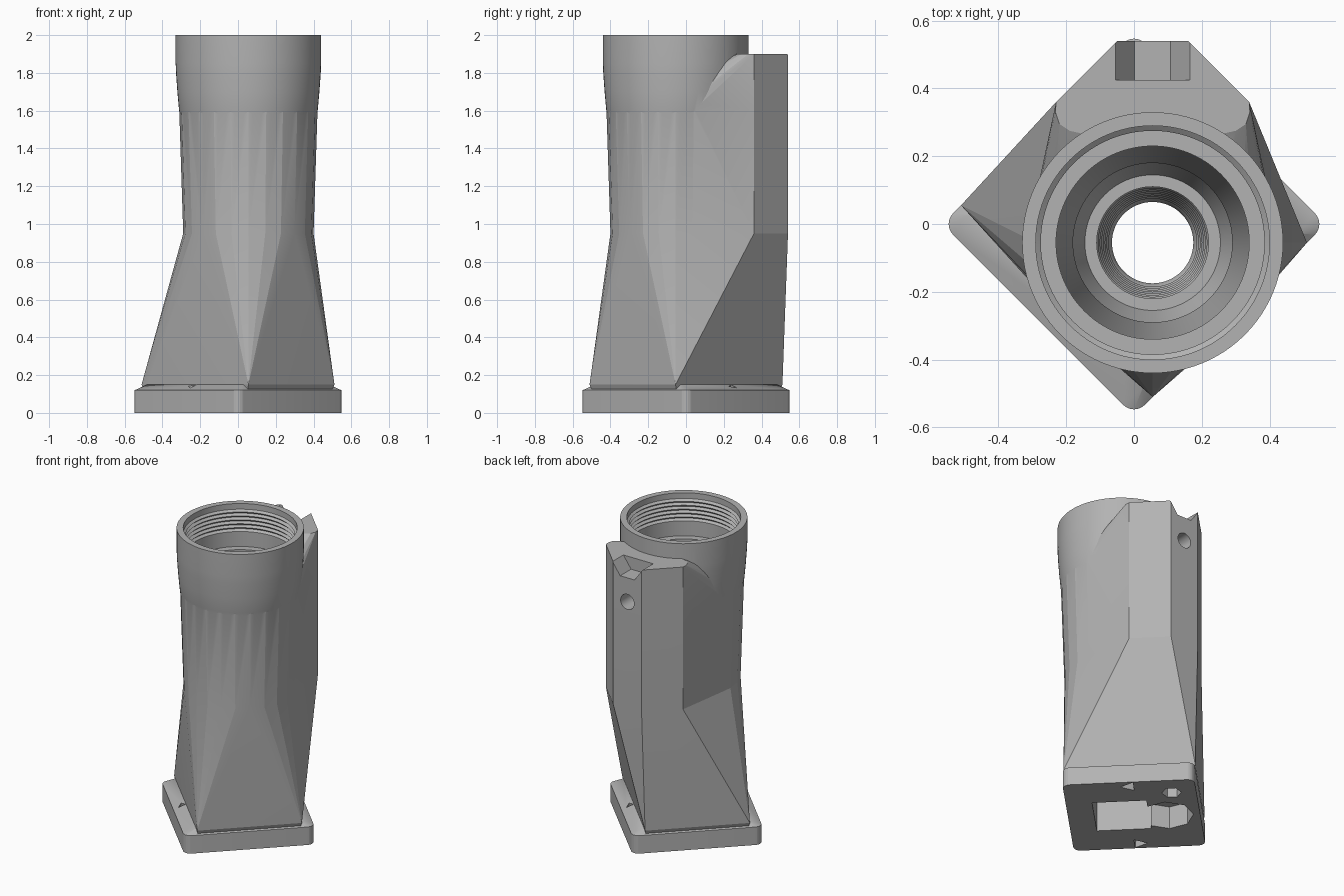
import bpy, bmesh, math
from mathutils import Vector, Matrix

cube = bpy.data.objects.get("Cube")
if cube:
    bpy.data.objects.remove(cube, do_unlink=True)

grey = bpy.data.materials.new("plain_grey")
grey.use_nodes = True
colour = (0.45, 0.45, 0.45, 1)
grey.diffuse_color = colour
grey.node_tree.nodes["Principled BSDF"].inputs["Base Color"].default_value = colour

CX, CY = 0.055, -0.055          # axis of the round socket
DIAG = Matrix.Rotation(math.radians(45), 4, 'Z')


def finish(name, bm):
    bmesh.ops.recalc_face_normals(bm, faces=bm.faces)
    mesh = bpy.data.meshes.new(name)
    bm.to_mesh(mesh)
    bm.free()
    mesh.materials.append(grey)
    ob = bpy.data.objects.new(name, mesh)
    bpy.context.collection.objects.link(ob)
    return ob


def hull(name, *rings):
    """Convex solid around outlines, each given as (points, height)."""
    bm = bmesh.new()
    for points, z in rings:
        for x, y in points:
            bm.verts.new((x, y, z))
    res = bmesh.ops.convex_hull(bm, input=bm.verts[:])
    loose = {v for v in res["geom_interior"] + res["geom_unused"]
             if isinstance(v, bmesh.types.BMVert)}
    bmesh.ops.delete(bm, geom=list(loose), context='VERTS')
    bmesh.ops.dissolve_limit(bm, angle_limit=0.01, verts=bm.verts[:], edges=bm.edges[:])
    return finish(name, bm)


def revolve(name, profile, steps=96):
    """Closed solid turned around the socket axis."""
    bm = bmesh.new()
    verts = [bm.verts.new((CX + r, CY, z)) for r, z in profile]
    edges = [bm.edges.new(pair) for pair in zip(verts, verts[1:])]
    bmesh.ops.spin(bm, geom=verts + edges, cent=(CX, CY, 0), axis=(0, 0, 1),
                   angle=math.tau, steps=steps)
    bmesh.ops.remove_doubles(bm, verts=bm.verts[:], dist=0.0001)
    return finish(name, bm)


def prism(name, sides, r1, r2, depth, matrix):
    bm = bmesh.new()
    bmesh.ops.create_cone(bm, cap_ends=True, segments=sides, radius1=r1,
                          radius2=r2, depth=depth, matrix=matrix)
    return finish(name, bm)


def circle(r, n=24):
    return [(CX + r * math.cos(math.tau * i / n), CY + r * math.sin(math.tau * i / n))
            for i in range(n)]


def box(u0, u1, v0, v1):
    """Rectangle in the diagonal frame of the foot."""
    return [tuple((DIAG @ Vector((v, u, 0)))[:2]) for u in (u0, u1) for v in (v0, v1)]


def rounded_square(half, r):
    pts = []
    for q in range(4):
        for k in range(7):
            a = math.radians(90 * q + 15 * k)
            c = math.radians(90 * q + 45)
            d = (half - r) * math.sqrt(2)
            p = DIAG @ Vector((d * math.cos(c) + r * math.cos(a),
                               d * math.sin(c) + r * math.sin(a), 0))
            pts.append((p.x, p.y))
    return pts


def combine(target, other, operation):
    mod = target.modifiers.new(operation.lower(), 'BOOLEAN')
    mod.operation = operation
    mod.solver = 'EXACT'
    mod.object = other
    bpy.context.view_layer.objects.active = target
    bpy.ops.object.modifier_apply(modifier=mod.name)
    bpy.data.objects.remove(other, do_unlink=True)


# Outline of the back rib, mirrored about the socket axis
half_rib = [(0.105, 0.54), (0.285, 0.36), (0.287, 0.33), (0.275, 0.295), (0.245, 0.275), (0.2, 0.265)]
rib = [(CX + s * x, y) for s in (1, -1) for x, y in half_rib]

# Foot with sloping flanges on two sides
foot_top = box(-0.4, 0.4, -0.322, 0.322)
body = hull("adapter_body", (rounded_square(0.4, 0.045), 0),
            (rounded_square(0.4, 0.045), 0.12), (box(-0.36, 0.36, -0.322, 0.322), 0.15))

# Faceted body, going from the rectangular foot to the round neck
waist = (circle(0.345), 0.95)
shoulder = (circle(0.366), 1.6)
parts = [
    hull("lower_body", (box(-0.36, 0.36, -0.3, 0.3), 0.05), (foot_top, 0.15), waist, (rib, 0.95)),
    hull("upper_body", waist, shoulder, (rib, 0.95), (rib, 1.6)),
    hull("rib_shoulder", shoulder, (rib, 1.6), (rib, 1.9)),
    revolve("socket", [(0, 1.3), (0.3, 1.3), (0.367, 1.6), (0.376, 1.7), (0.383, 1.8),
                       (0.385, 1.85), (0.385, 2), (0, 2)]),
]
for part in parts:
    combine(body, part, 'UNION')

# Threaded bore, stepping down to a small threaded through hole
bore = [(0, -0.1), (0.12, -0.1), (0.12, 0.4)]
for i in range(8):
    z = 0.42 + i * 0.04
    bore += [(0.125 + i * 0.005, z), (0.135 + i * 0.005, z + 0.02)]
bore += [(0.165, 0.8), (0.2, 0.8), (0.235, 0.9), (0.235, 1.2), (0.285, 1.6), (0.285, 1.72), (0.33, 1.72)]
for i in range(6):
    z = 1.82 + i * 0.026
    bore += [(0.33, z), (0.345, z + 0.012)]
bore += [(0.345, 1.985), (0.345, 2.1), (0, 2.1)]
cutters = [revolve("bore", bore)]

# Rectangular opening and side pockets under the foot
cutters.append(hull("foot_opening", (box(-0.24, 0.09, -0.17, 0.17), -0.1),
                    (box(-0.24, 0.09, -0.17, 0.17), 0.28)))


def diagonal_place(u, v, z):
    return DIAG @ Matrix.Translation((v, u, z))


cutters.append(prism("foot_pocket", 8, 0.16, 0.16, 0.3, diagonal_place(0.2, -0.02, 0)))
cutters.append(prism("small_pocket", 6, 0.06, 0.06, 0.3, diagonal_place(0.25, 0.25, 0)))

# Triangular marks in both flanges, pointing inwards
for side in (1, -1):
    turn = Matrix.Rotation(math.pi if side > 0 else 0, 4, 'Z')
    cutters.append(prism("flange_mark", 3, 0.06, 0.02, 0.2,
                         diagonal_place(0, side * 0.345, 0.07) @ turn))

# Trapezoid notch in the rib top and the screw hole below it
cutters.append(hull("rib_notch",
                    ([(CX + x, y) for x in (-0.053, 0.053) for y in (0.425, 0.6)], 1.82),
                    ([(CX + x, y) for x in (-0.117, 0.117) for y in (0.425, 0.6)], 1.91)))
cutters.append(prism("screw_hole", 32, 0.05, 0.05, 0.24,
                     Matrix.Translation((CX, 0.52, 1.66)) @ Matrix.Rotation(math.pi / 2, 4, 'X')))
for cutter in cutters:
    combine(body, cutter, 'DIFFERENCE')

# Smooth the round socket, keep the facets crisp
bpy.ops.object.select_all(action='DESELECT')
body.select_set(True)
bpy.context.view_layer.objects.active = body
bpy.ops.object.shade_smooth_by_angle(angle=math.radians(12))
